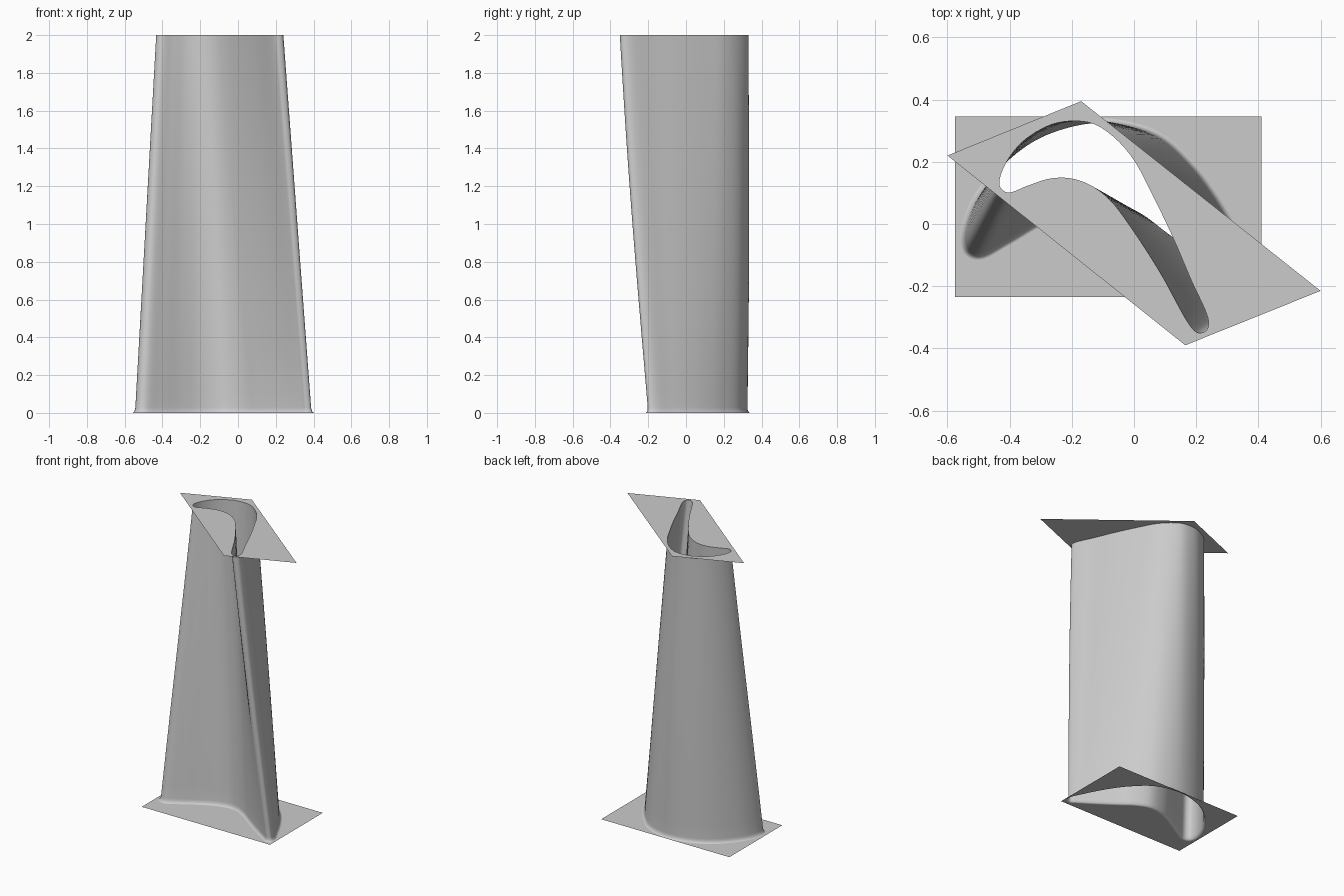
import bpy, bmesh, math
from mathutils import Vector

cube = bpy.data.objects.get("Cube")
if cube:
    bpy.data.objects.remove(cube)

metal = bpy.data.materials.new("light_grey_metal")
metal.use_nodes = True
grey = (0.6, 0.6, 0.6, 1)
metal.diffuse_color = grey
metal.node_tree.nodes["Principled BSDF"].inputs["Base Color"].default_value = grey

# Aerofoil sections: leading edge, convex side, trailing edge, concave side
ROOT = [(-.545, -.04), (-.52, .05), (-.47, .13), (-.38, .225), (-.27, .29), (-.1, .325),
        (.07, .285), (.18, .19), (.25, .1), (.31, 0), (.35, -.08), (.388, -.165),
        (.385, -.193), (.362, -.2), (.345, -.19), (.23, -.115), (.116, -.035), (.02, .035),
        (-.08, .075), (-.19, .06), (-.3, .01), (-.41, -.055), (-.5, -.1), (-.535, -.085)]
TIP = [(-.433, .135), (-.415, .19), (-.36, .263), (-.27, .318), (-.2, .331), (-.13, .322),
       (-.06, .275), (0, .205), (.05, .112), (.12, -.032), (.18, -.172), (.24, -.315),
       (.232, -.343), (.207, -.35), (.185, -.333), (.083, -.154), (-.013, -.006), (-.077, .077),
       (-.14, .125), (-.205, .147), (-.27, .146), (-.34, .124), (-.405, .101), (-.428, .115)]
BASE_CORNERS = [(-.575, -.235), (.41, -.235), (.41, .345), (-.575, .345)]
TIP_CORNERS = [(-.6, .22), (.165, -.39), (.6, -.215), (-.17, .395)]
HEIGHT, FLARE, FILLET = 2, .015, .03


def smooth_loop(points, steps=6):
    """Closed centripetal spline through the points."""
    pts = [Vector(p) for p in points]
    n, out = len(pts), []
    for i in range(n):
        p = [pts[(i + k - 1) % n] for k in range(4)]
        t = [0]
        for a, b in zip(p, p[1:]):
            t.append(t[-1] + math.sqrt((b - a).length))

        def mix(a, b, lo, hi, u):
            return a.lerp(b, (u - t[lo]) / (t[hi] - t[lo]))
        for s in range(steps):
            u = t[1] + (t[2] - t[1]) * s / steps
            a = [mix(p[k], p[k + 1], k, k + 1, u) for k in range(3)]
            b = [mix(a[k], a[k + 1], k, k + 2, u) for k in range(2)]
            out.append(mix(b[0], b[1], 1, 2, u))
    return out


def grow(loop, amount):
    """Push a clockwise outline outwards."""
    out = []
    for i, p in enumerate(loop):
        d = (loop[(i + 1) % len(loop)] - loop[i - 1]).normalized()
        out.append(p + Vector((-d.y, d.x)) * amount)
    return out


def finish(bm, name):
    mesh = bpy.data.meshes.new(name)
    bm.to_mesh(mesh)
    bm.free()
    mesh.materials.append(metal)
    obj = bpy.data.objects.new(name, mesh)
    bpy.context.collection.objects.link(obj)
    return obj


def ring(bm, loop, z):
    return [bm.verts.new((p[0], p[1], z)) for p in loop]


def plate(name, corners, hole, z):
    """Flat sheet with an aerofoil opening."""
    bm = bmesh.new()
    edges = []
    for loop in (corners, hole):
        vs = ring(bm, loop, z)
        edges += [bm.edges.new((vs[i - 1], vs[i])) for i in range(len(vs))]
    bmesh.ops.triangle_fill(bm, edges=edges, use_beauty=True, normal=(0, 0, 1))
    for f in bm.faces:
        f.normal_update()
        if f.normal.z < 0:
            f.normal_flip()
    return finish(bm, name)


root, tip = smooth_loop(ROOT), smooth_loop(TIP)

# Hollow blade wall: fillet rings at the root, then a tapering twisted loft
levels = []
for k in range(6):
    a = k / 6 * math.pi / 2
    levels.append((FILLET * (1 - math.cos(a)), FLARE * (1 - math.sin(a))))
levels += [(FILLET + (HEIGHT - FILLET) * k / 24, 0) for k in range(25)]

bm = bmesh.new()
rings = []
for z, flare in levels:
    f = z / HEIGHT
    belly = 1 + .03 * math.sin(math.pi * f)
    loop = [a.lerp(b, f) for a, b in zip(root, tip)]
    loop = [Vector((p.x, p.y * belly)) for p in loop]
    rings.append(ring(bm, grow(loop, flare), z))
for low, high in zip(rings, rings[1:]):
    for i in range(len(low)):
        bm.faces.new((low[i], low[i - 1], high[i - 1], high[i]))
bmesh.ops.recalc_face_normals(bm, faces=bm.faces)
blade = finish(bm, "blade_wall")
for f in blade.data.polygons:
    f.use_smooth = True

# End plates
plate("base_plate", BASE_CORNERS, grow(root, FLARE), 0)
plate("tip_plate", TIP_CORNERS, tip, HEIGHT)
